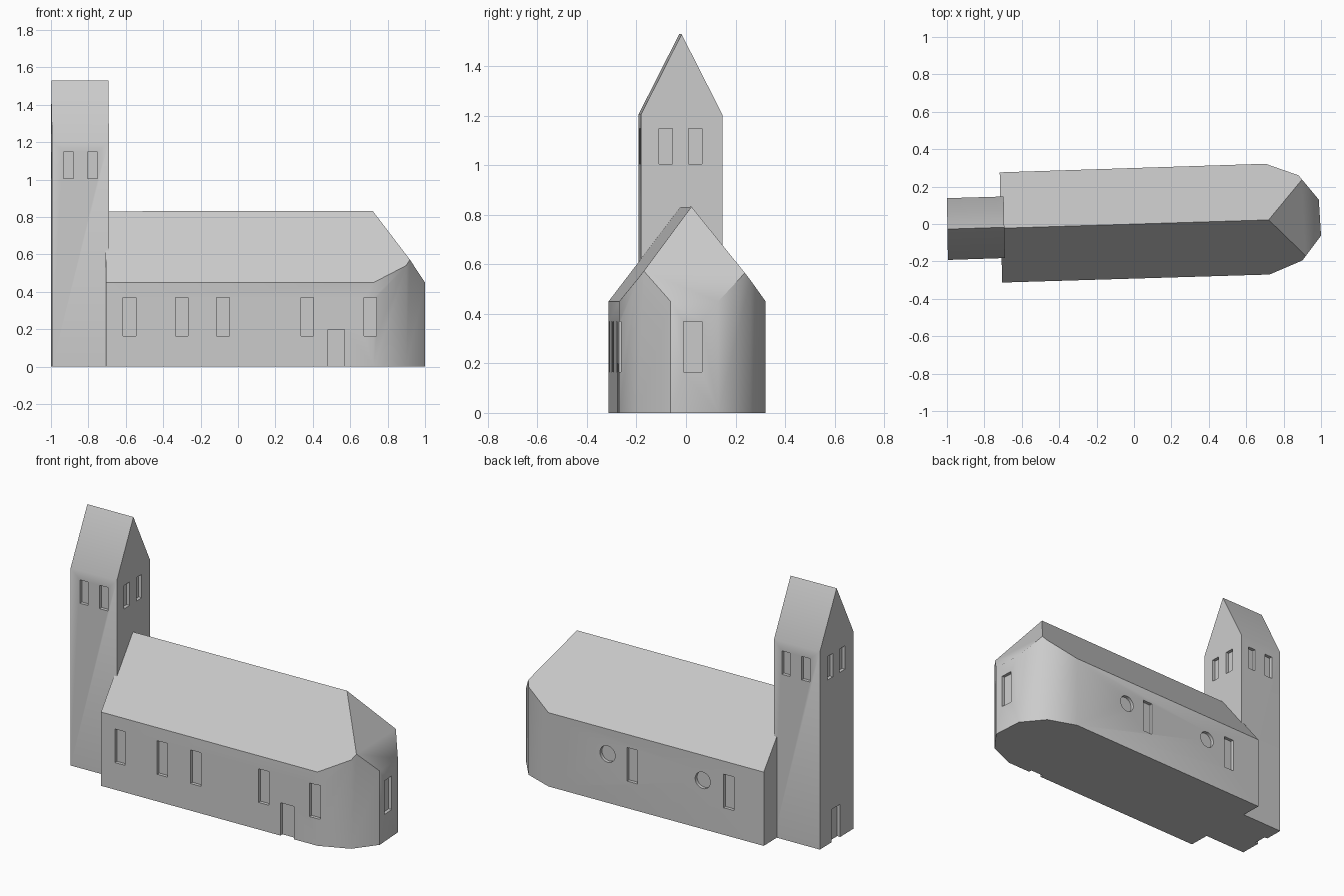
import bpy, bmesh, math
from mathutils import Vector, Matrix

if "Cube" in bpy.data.objects:
    bpy.data.objects.remove(bpy.data.objects["Cube"])

stone = bpy.data.materials.new("plain_grey")
stone.diffuse_color = (0.6, 0.6, 0.6, 1)
stone.use_nodes = True
stone.node_tree.nodes["Principled BSDF"].inputs["Base Color"].default_value = stone.diffuse_color


def building(name, plan, eave_z, ridge, roof_walls, height):
    """Extrude a plan, then slice it with one roof plane per listed wall."""
    bm = bmesh.new()
    face = bm.faces.new([bm.verts.new((x, y, 0)) for x, y in plan])
    ext = bmesh.ops.extrude_face_region(bm, geom=[face])
    bmesh.ops.translate(bm, vec=(0, 0, height),
                        verts=[g for g in ext["geom"] if isinstance(g, bmesh.types.BMVert)])
    for i in roof_walls:
        a = Vector((*plan[i], eave_z))
        b = Vector((*plan[(i + 1) % len(plan)], eave_z))
        no = (b - a).cross(Vector(ridge) - a).normalized()
        if no.z < 0:
            no.negate()
        bmesh.ops.bisect_plane(bm, geom=bm.verts[:] + bm.edges[:] + bm.faces[:], dist=1e-5,
                               plane_co=a, plane_no=no, clear_outer=True)
        bmesh.ops.holes_fill(bm, edges=[e for e in bm.edges if e.is_boundary], sides=0)
    bmesh.ops.recalc_face_normals(bm, faces=bm.faces[:])
    me = bpy.data.meshes.new(name)
    bm.to_mesh(me)
    bm.free()
    me.materials.append(stone)
    ob = bpy.data.objects.new(name, me)
    bpy.context.collection.objects.link(ob)
    return ob


def opening(bm, a, b, axis, c, w, z0, z1, depth=0.02, rounded=False):
    """Add a cutter centred on wall a-b where its x (0) or y (1) equals c."""
    a, b = Vector(a), Vector(b)
    p = a + (b - a) * ((c - a[axis]) / (b[axis] - a[axis]))
    d = b - a
    m = (Matrix.Translation((p.x, p.y, (z0 + z1) / 2))
         @ Matrix.Rotation(math.atan2(d.y, d.x), 4, 'Z'))
    if rounded:
        m = m @ Matrix.Rotation(math.pi / 2, 4, 'X')
        bmesh.ops.create_cone(bm, cap_ends=True, segments=24, radius1=w / 2,
                              radius2=w / 2, depth=2 * depth, matrix=m)
    else:
        bmesh.ops.create_cube(bm, size=1, matrix=m @ Matrix.Diagonal((w, 2 * depth, z1 - z0, 1)))


def carve(ob, bm):
    """Cut all openings into the building and shade it."""
    me = bpy.data.meshes.new("opening_cutter")
    bm.to_mesh(me)
    bm.free()
    me.materials.append(stone)
    cutter = bpy.data.objects.new("opening_cutter", me)
    bpy.context.collection.objects.link(cutter)
    cutter.hide_render = True
    mod = ob.modifiers.new("openings", 'BOOLEAN')
    mod.operation, mod.solver, mod.object = 'DIFFERENCE', 'EXACT', cutter
    bpy.ops.object.select_all(action='DESELECT')
    bpy.context.view_layer.objects.active = ob
    ob.select_set(True)
    bpy.ops.object.modifier_apply(modifier=mod.name)
    bpy.data.objects.remove(cutter)
    bpy.ops.object.shade_smooth_by_angle(angle=math.radians(37))


# Nave with many-sided apse; walls 0, 3 and 6 carry the roof planes
plan = [(-0.705, -0.313), (0.725, -0.27), (0.90, -0.195), (1.0, -0.062),
        (0.988, 0.13), (0.88, 0.26), (0.703, 0.322), (-0.718, 0.276)]
nave = building("nave", plan, 0.45, (0.72, 0.022, 0.833), (0, 3, 6), 1.2)
bm = bmesh.new()
for x in (-0.58, -0.30, -0.08, 0.37, 0.707):           # front windows
    opening(bm, plan[0], plan[1], 0, x, 0.068, 0.165, 0.37)
opening(bm, plan[0], plan[1], 0, 0.525, 0.09, -0.05, 0.2)   # side door
opening(bm, plan[3], plan[4], 1, 0.027, 0.076, 0.165, 0.37)  # apse window
for x in (-0.487, 0.15):                               # back windows
    opening(bm, plan[6], plan[7], 0, x, 0.068, 0.165, 0.37)
for x in (-0.315, 0.313):                              # back round windows
    opening(bm, plan[6], plan[7], 0, x, 0.1, 0.247, 0.347, rounded=True)
carve(nave, bm)

# Tower with saddle roof
tp = [(-0.995, -0.192), (-0.69, -0.182), (-0.697, 0.147), (-1.0, 0.138)]
tower = building("tower", tp, 1.205, (-0.845, -0.0225, 1.53), (0, 2), 1.8)
bm = bmesh.new()
for i in range(4):                                     # paired belfry windows
    for c in ((-0.907, -0.777), (-0.082, 0.038))[i % 2]:
        opening(bm, tp[i], tp[(i + 1) % 4], i % 2, c, 0.054, 1.005, 1.148)
opening(bm, tp[3], tp[0], 1, -0.02, 0.085, -0.05, 0.2)  # tower door
carve(tower, bm)
